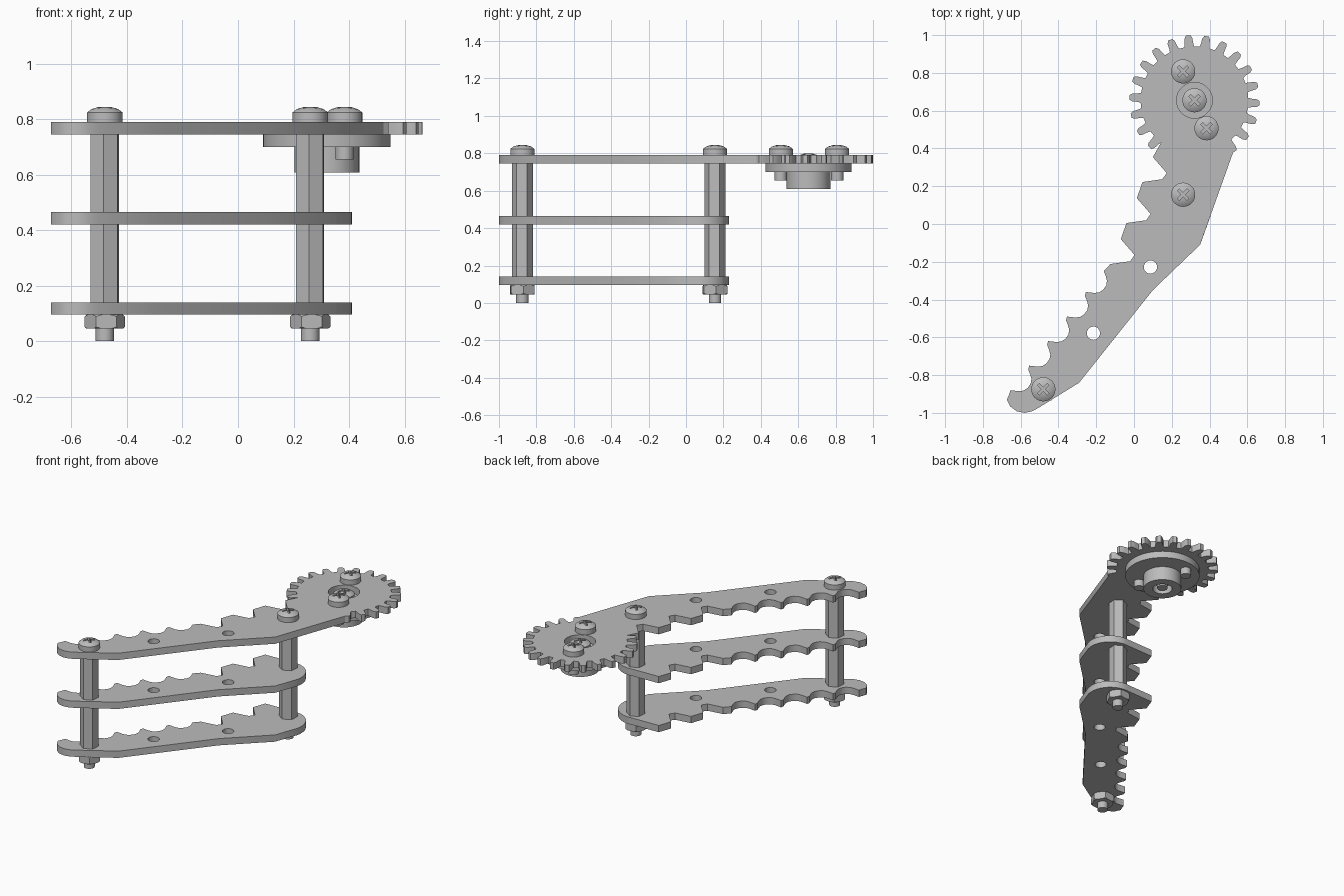
import bpy, bmesh
from math import sin, cos, radians, tau
from mathutils import Matrix

if "Cube" in bpy.data.objects:
    bpy.data.objects.remove(bpy.data.objects["Cube"])

metal = bpy.data.materials.new("grey_metal")
metal.use_nodes = True
GREY = (0.5, 0.5, 0.5, 1)
metal.diffuse_color = GREY
metal.node_tree.nodes["Principled BSDF"].inputs["Base Color"].default_value = GREY
parts = []

THICK = 0.045
SHAFT = 0.033
LEVELS = (0.095, 0.42, 0.745)              # underside of each plate
POSTS = ((-0.48, -0.875), (0.26, 0.155))
GEAR = (0.32, 0.655)


def add(name, mesh):
    ob = bpy.data.objects.new(name, mesh)
    bpy.context.scene.collection.objects.link(ob)
    mesh.materials.clear()
    mesh.materials.append(metal)
    parts.append(ob)
    return ob


def arc(cx, cy, r, a0, a1, n):
    angles = [radians(a0 + (a1 - a0) * i / n) for i in range(n + 1)]
    return [(cx + r * cos(a), cy + r * sin(a)) for a in angles]


def lathe(name, profile, at=(0, 0, 0), sides=32, turn=0):
    """Revolve (radius, height) points about z; six sides make a hexagon."""
    bm = bmesh.new()
    vs = [bm.verts.new((r, 0, z)) for r, z in profile]
    edges = [bm.edges.new(p) for p in zip(vs, vs[1:])]
    bmesh.ops.spin(bm, geom=vs + edges, cent=(0, 0, 0), axis=(0, 0, 1),
                   angle=tau, steps=sides)
    bmesh.ops.remove_doubles(bm, verts=bm.verts[:], dist=0.0005)
    bmesh.ops.recalc_face_normals(bm, faces=bm.faces[:])
    bm.transform(Matrix.Translation(at) @ Matrix.Rotation(radians(turn), 4, "Z"))
    mesh = bpy.data.meshes.new(name)
    bm.to_mesh(mesh)
    bm.free()
    return add(name, mesh)


def combine(ob, tool, operation):
    """Apply a boolean and drop the tool object."""
    mod = ob.modifiers.new("cut", "BOOLEAN")
    mod.operation, mod.object, mod.solver = operation, tool, "EXACT"
    bpy.context.view_layer.update()
    deps = bpy.context.evaluated_depsgraph_get()
    mesh = bpy.data.meshes.new_from_object(ob.evaluated_get(deps))
    ob.modifiers.clear()
    ob.data = mesh
    parts.remove(tool)
    bpy.data.objects.remove(tool)


def plate(name, outline, holes, z):
    """Flat sheet with round holes, from a filled curve."""
    cu = bpy.data.curves.new(name, "CURVE")
    cu.dimensions, cu.fill_mode, cu.extrude = "2D", "BOTH", THICK / 2
    for loop in [outline] + [arc(x, y, r, 0, 360, 28)[:-1] for x, y, r in holes]:
        sp = cu.splines.new("POLY")
        sp.points.add(len(loop) - 1)
        for p, (x, y) in zip(sp.points, loop):
            p.co = (x, y, 0, 1)
        sp.use_cyclic_u = True
    tmp = bpy.data.objects.new(name + "_curve", cu)
    bpy.context.scene.collection.objects.link(tmp)
    bpy.context.view_layer.update()
    deps = bpy.context.evaluated_depsgraph_get()
    mesh = bpy.data.meshes.new_from_object(tmp.evaluated_get(deps))
    bpy.data.objects.remove(tmp)
    bm = bmesh.new()
    bm.from_mesh(mesh)
    bmesh.ops.remove_doubles(bm, verts=bm.verts[:], dist=0.0002)
    bmesh.ops.recalc_face_normals(bm, faces=bm.faces[:])
    bm.transform(Matrix.Translation((0, 0, z + THICK / 2)))
    bm.to_mesh(mesh)
    bm.free()
    add(name, mesh)


# Scalloped and saw-toothed edge, from the tip upwards
SCALLOP = ((0, 0), (0.005, 0.02), (0.05, 0.015), (0.075, 0.018), (0.097, 0.032),
           (0.113, 0.055), (0.117, 0.08), (0.11, 0.105))
SAW = ((0, 0), (0.03, 0.085), (0.135, 0.1), (0.158, 0.133))
edge = [(-0.66 + 0.1 * i + x, -0.9 + 0.13 * i + y)
        for i in range(5) for x, y in SCALLOP]
edge.append((-0.16, -0.25))
saw = [(-0.155 + 0.085 * i + x, -0.297 + 0.217 * i + y)
       for i in range(3) for x, y in SAW][1:]
edge += saw

# Rounded tip and straight back edge
back = [(-0.673, -0.93), (-0.655, -0.966), (-0.62, -0.992), (-0.58, -1),
        (-0.54, -0.992), (-0.5, -0.97), (-0.29, -0.84), (0.1, -0.35), (0.35, -0.11)]
holes = [(0.087, -0.228, 0.035), (-0.215, -0.578, 0.035)]

# Lower two plates end in a round lobe
lobe = arc(0.26, 0.08, 0.15, -15, 100, 14)
for name, z in zip(("bottom_plate", "middle_plate"), LEVELS):
    plate(name, back + lobe + edge[:-2][::-1], holes, z)

# Top plate runs into a toothed gear sector
TEETH = 22
pitch = 360 / TEETH
TOOTH = ((0.285, -5.2), (0.305, -4.2), (0.33, -3.6), (0.345, -2),
         (0.345, 2), (0.33, 3.6), (0.305, 4.2), (0.285, 5.2))
sector = []
for k in range(18):
    for r, a in TOOTH[3:] if k == 0 else TOOTH:
        t = radians(95.5 + pitch * (k - 9) + a)
        sector.append((GEAR[0] + r * cos(t), GEAR[1] + r * sin(t)))
plate("top_plate_with_gear", back + sector + [(0.1, 0.354)] + edge[::-1],
      holes + [(*GEAR, 0.095)], LEVELS[2])


def screw(name, x, y, z, length):
    """Domed screw with a cross recess."""
    ob = lathe(name, [(0, 0.055), (0.025, 0.053), (0.048, 0.046), (0.064, 0.034),
                      (0.064, 0), (SHAFT, 0), (SHAFT, -length), (0, -length)],
               at=(x, y, z))
    for turn in (45, 135):
        bm = bmesh.new()
        bmesh.ops.create_cube(bm, size=1, matrix=(
            Matrix.Translation((x, y, z + 0.055))
            @ Matrix.Rotation(radians(turn), 4, "Z")
            @ Matrix.Diagonal((0.072, 0.014, 0.05, 1))))
        mesh = bpy.data.meshes.new("recess")
        bm.to_mesh(mesh)
        bm.free()
        combine(ob, add("recess", mesh), "DIFFERENCE")


# Posts, long screws and nuts
top = LEVELS[2] + THICK
for side, (x, y) in zip(("front", "rear"), POSTS):
    for level, low, high in (("lower", *LEVELS[:2]), ("upper", *LEVELS[1:])):
        z0 = low + THICK
        lathe(f"{side}_{level}_post", [(0, z0), (0.056, z0), (0.056, high), (0, high)],
              at=(x, y, 0), sides=6, turn=25)
    screw(f"{side}_long_screw", x, y, top, top)
    nut = lathe(f"{side}_nut", [(0, 0), (0.073, 0), (0.073, 0.05), (0, 0.05)],
                at=(x, y, 0.045), sides=6, turn=5)
    chamfer = lathe("chamfer", [(0, -0.001), (0.064, -0.001), (0.075, 0.008),
                                (0.075, 0.042), (0.064, 0.051), (0, 0.051)],
                    at=(x, y, 0.045), sides=48)
    combine(nut, chamfer, "INTERSECT")

# Round horn with a hollow hub beneath the gear
lathe("horn", [(0, 0.745), (0.23, 0.745), (0.23, 0.7), (0.117, 0.7), (0.117, 0.608),
               (0.06, 0.608), (0.06, 0.66), (0, 0.66)], at=(*GEAR, 0), sides=56)
screw("horn_centre_screw", *GEAR, LEVELS[2], 0.13)
screw("horn_rear_screw", 0.26, 0.808, top, 0.135)
screw("horn_front_screw", 0.384, 0.507, top, 0.135)

# Smooth round sides, keep edges sharp
bpy.ops.object.select_all(action="DESELECT")
for ob in parts:
    ob.select_set(True)
bpy.context.view_layer.objects.active = parts[0]
bpy.ops.object.shade_smooth_by_angle(angle=radians(30))
